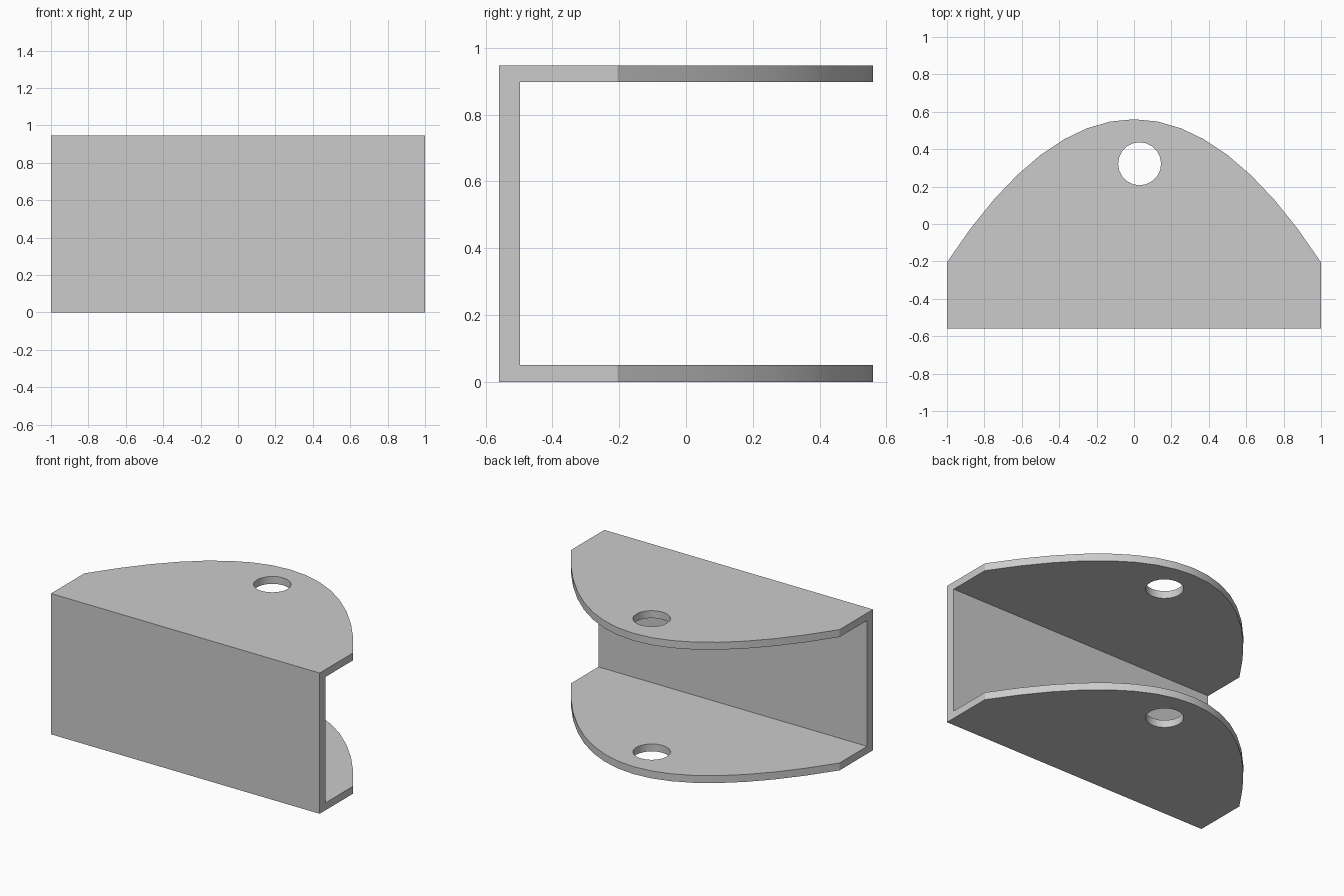
import bpy
import bmesh
import math

HEIGHT, THICK = 0.947, 0.05
FRONT, BACK, SHOULDER = -0.56, 0.56, -0.205
WALL_BACK = -0.497
STEPS = 16

cube = bpy.data.objects.get("Cube")
if cube:
    bpy.data.objects.remove(cube, do_unlink=True)

grey = bpy.data.materials.new("plain_grey")
grey.use_nodes = True
colour = (0.6, 0.6, 0.6, 1)
grey.diffuse_color = colour
grey.node_tree.nodes["Principled BSDF"].inputs["Base Color"].default_value = colour


def prism(name, outline, bottom, top):
    """Extrude a flat outline upward into a solid."""
    bm = bmesh.new()
    face = bm.faces.new([bm.verts.new((x, y, bottom)) for x, y in outline])
    walls = bmesh.ops.extrude_face_region(bm, geom=[face])
    rim = [v for v in walls["geom"] if isinstance(v, bmesh.types.BMVert)]
    bmesh.ops.translate(bm, verts=rim, vec=(0, 0, top - bottom))
    bmesh.ops.recalc_face_normals(bm, faces=bm.faces)
    mesh = bpy.data.meshes.new(name)
    bm.to_mesh(mesh)
    bm.free()
    obj = bpy.data.objects.new(name, mesh)
    bpy.context.collection.objects.link(obj)
    mesh.materials.append(grey)
    return obj


def cut(target, cutter):
    """Subtract the cutter and remove it."""
    mod = target.modifiers.new("cut", "BOOLEAN")
    mod.operation = "DIFFERENCE"
    mod.solver = "EXACT"
    mod.object = cutter
    bpy.context.view_layer.objects.active = target
    bpy.ops.object.modifier_apply(modifier=mod.name)
    bpy.data.objects.remove(cutter, do_unlink=True)


# Bracket body: straight front and sides, parabolic back edge
xs = [1 - 2 * i / STEPS for i in range(STEPS + 1)]
arch = [(x, BACK - (BACK - SHOULDER) * x * x) for x in xs]
bracket = prism("bracket", [(-1, FRONT), (1, FRONT)] + arch, 0, HEIGHT)

# Open channel between the two flanges
channel = [(-2, WALL_BACK), (2, WALL_BACK), (2, 1), (-2, 1)]
cut(bracket, prism("channel_cutter", channel, THICK, HEIGHT - THICK))

# Pin hole through both flanges
angles = [2 * math.pi * i / 20 for i in range(20)]
hole = [(0.03 + 0.115 * math.cos(a), 0.322 + 0.115 * math.sin(a)) for a in angles]
cut(bracket, prism("hole_cutter", hole, -0.2, HEIGHT + 0.2))

# Smooth the curved edges, keep the corners crisp
bpy.ops.object.select_all(action="DESELECT")
bracket.select_set(True)
bpy.context.view_layer.objects.active = bracket
bpy.ops.object.shade_smooth_by_angle(angle=math.radians(30))
